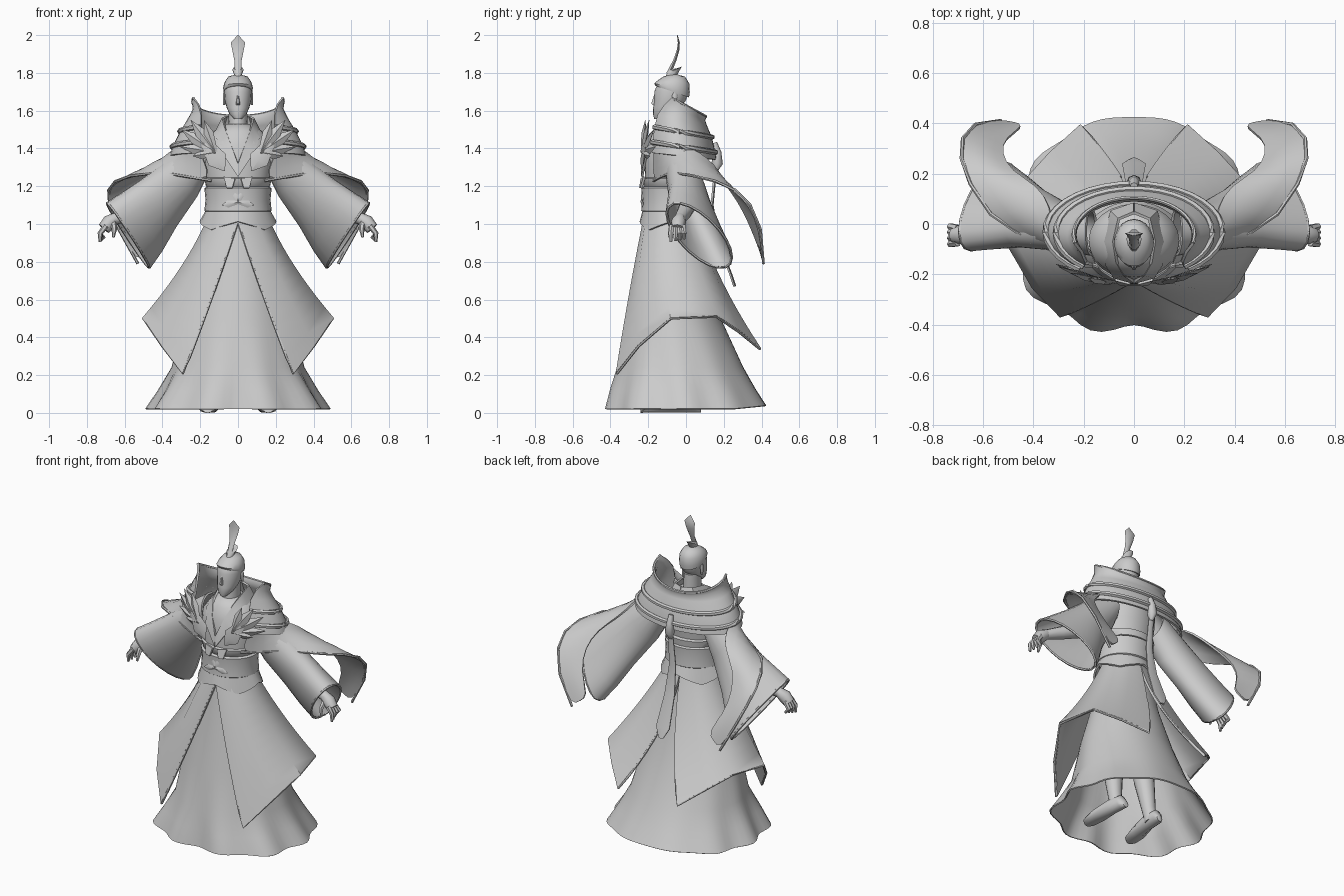
import bpy, bmesh, math
from mathutils import Vector as V

grey = bpy.data.materials.new("stone_grey")
grey.diffuse_color = (0.6, 0.6, 0.6, 1)


def finish(ob, mirror=False, thick=0, subdiv=0):
    ob.data.materials.append(grey)
    if subdiv:
        ob.modifiers.new("smooth", 'SUBSURF').levels = subdiv
    if thick:
        m = ob.modifiers.new("thickness", 'SOLIDIFY')
        m.thickness, m.offset = thick, 0
    if mirror:
        ob.modifiers.new("mirror", 'MIRROR').use_mirror_merge = False
    return ob


def grid(name, rows, wrap=True, caps=True, **kw):
    """Skin a list of point rows; wrap closes each row into a ring."""
    bm = bmesh.new()
    vs = [[bm.verts.new(p) for p in r] for r in rows]
    n = len(rows[0])
    for a, b in zip(vs, vs[1:]):
        for j in range(n if wrap else n - 1):
            k = (j + 1) % n
            bm.faces.new((a[j], a[k], b[k], b[j]))
    if wrap and caps:
        bm.faces.new(vs[0])
        bm.faces.new(vs[-1])
    bmesh.ops.recalc_face_normals(bm, faces=bm.faces)
    me = bpy.data.meshes.new(name)
    bm.to_mesh(me)
    bm.free()
    ob = bpy.data.objects.new(name, me)
    bpy.context.collection.objects.link(ob)
    return finish(ob, **kw)


def ring(c, u, v, n=16):
    c, u, v = V(c), V(u), V(v)
    return [c + u * math.cos(2 * math.pi * i / n) + v * math.sin(2 * math.pi * i / n) for i in range(n)]


def level(rx, yf, yb, z, n=24):
    """Horizontal oval between a front and a back y."""
    return ring((0, (yf + yb) / 2, z), (rx, 0, 0), (0, (yb - yf) / 2, 0), n)


def tube(name, pts, radii, n=8, **kw):
    pts = [V(p) for p in pts]
    rows = []
    for i, (p, r) in enumerate(zip(pts, radii)):
        d = pts[min(i + 1, len(pts) - 1)] - pts[max(i - 1, 0)]
        u = d.cross(V((0, 1, 0.01))).normalized()
        rows.append(ring(p, u * r, d.cross(u).normalized() * r, n))
    return grid(name, rows, **kw)


def leaf(name, base, tip, width, thick=0.01):
    """Pointed ridged blade, mirrored."""
    b, t = V(base), V(tip)
    s = (t - b).cross(V((0, 1, 0))).normalized() * width
    o = V((0, -thick, 0))
    m = b.lerp(t, 0.6)
    rows = [[b + s * .5, b + o, b - s * .5, b - o], [m + s, m + o * 1.5, m - s, m - o],
            [t + s * .03, t + o * .1, t - s * .03, t - o * .1]]
    return grid(name, rows, mirror=True)


# Head, nose, ears, neck
grid("head", [level(*r, 20) for r in [
    (.02, -.168, -.12, 1.555), (.044, -.174, -.08, 1.58), (.06, -.174, -.03, 1.615),
    (.07, -.168, 0, 1.655), (.073, -.168, .012, 1.70), (.07, -.152, .014, 1.74),
    (.05, -.12, -.01, 1.77), (.01, -.08, -.05, 1.785)]])
grid("nose", [level(*r, 6) for r in [
    (.012, -.178, -.15, 1.63), (.011, -.186, -.15, 1.638), (.005, -.17, -.15, 1.685)]])
grid("ear", [ring((-.072, -.06, z), (.007, 0, 0), (0, r, 0), 8)
             for z, r in [(1.63, .006), (1.65, .012), (1.68, .015), (1.695, .006)]], mirror=True)
grid("neck", [level(.055, -.14, 0, 1.44, 12), level(.047, -.125, -.005, 1.63, 12)])

# Hair cap, sweeping lower toward the nape
hair = []
for rx, yf, yb, z, tilt in [(.076, -.162, .016, 1.70, .35), (.079, -.168, .02, 1.72, .25),
                            (.071, -.15, .018, 1.752, .1), (.052, -.12, -.005, 1.78, 0), (.01, -.08, -.05, 1.793, 0)]:
    hair.append([p + V((0, 0, -tilt * (p.y + .07))) for p in level(rx, yf, yb, z, 20)])
grid("hair_cap", hair)

# Topknot clasp and plume
grid("topknot_clasp", [[p + V((0, 0, max(0, p.y + .07) * k)) for p in level(*r, 10)] for k, *r in [
    (0, .03, -.115, -.03, 1.775), (0, .02, -.105, -.045, 1.79), (.5, .03, -.1, -.02, 1.81), (0, .012, -.09, -.05, 1.82)]])
grid("plume", [ring((0, y, z), (w, 0, 0), (0, t, 0), 6) for y, z, w, t in [
    (-.09, 1.80, .016, .016), (-.058, 1.87, .02, .01), (-.042, 1.92, .03, .008),
    (-.038, 1.96, .038, .006), (-.046, 2.0, .002, .002)]])

# Torso and inner collar wrapping the neck down to a V
grid("torso", [level(*r) for r in [
    (.155, -.21, .04, 1.0), (.16, -.215, .05, 1.2), (.18, -.22, .07, 1.32),
    (.18, -.21, .08, 1.42), (.13, -.18, .06, 1.49), (.06, -.14, .01, 1.53)]])
grid("inner_collar", [[(0, .045, 1.57), (0, .08, 1.48)], [(-.06, .02, 1.57), (-.09, .05, 1.48)],
                      [(-.08, -.07, 1.56), (-.12, -.07, 1.48)], [(-.068, -.15, 1.51), (-.11, -.16, 1.45)],
                      [(-.04, -.20, 1.43), (-.08, -.21, 1.37)], [(0, -.23, 1.32), (0, -.232, 1.25)]],
     wrap=False, mirror=True, thick=.012)

# Belt, bands and flared flaps
grid("belt", [level(*r) for r in [
    (.162, -.222, .06, 1.06), (.178, -.237, .075, 1.07), (.172, -.232, .07, 1.13),
    (.178, -.237, .075, 1.19), (.162, -.222, .06, 1.2)]])
grid("belt_upper_band", [level(*r) for r in [
    (.155, -.21, .05, 1.19), (.17, -.225, .07, 1.2), (.178, -.23, .075, 1.24), (.16, -.21, .05, 1.25)]])
flap_top, flap_low = level(.168, -.225, .06, 1.065, 32), level(.198, -.24, .085, .99, 32)
for i, p in enumerate(flap_low):
    p.z += .022 * abs((i % 8) - 4) / 2 - .022
grid("belt_flaps", [flap_top, flap_low], caps=False, thick=.012)
for i, (x, z) in enumerate([(-.085, 1.10), (-.02, 1.18)]):
    leaf(f"belt_star_{i}", (0, -.234, 1.115), (x, -.226, z), .02, .006)
grid("belt_front_flap", [[(-.015, -.235, 1.24), (-.075, -.22, 1.25)], [(-.03, -.242, 1.19), (-.06, -.237, 1.19)]],
     wrap=False, mirror=True, thick=.012)

# Underskirt with a squarer front and folds growing toward the hem
skirt = []
for rx, yf, yb, z, f in [(.148, -.21, .035, 1.03, 0), (.21, -.26, .10, .75, 0), (.285, -.315, .18, .5, 0),
                         (.345, -.365, .30, .24, .01), (.405, -.395, .37, .12, .045), (.465, -.415, .425, .02, .06)]:
    row = level(rx, yf, yb, z, 72)
    for i, p in enumerate(row):
        a = 2 * math.pi * i / 72
        k = f * math.cos(10 * a)
        if math.sin(a) < 0:
            k += 1.6 * f * abs(math.sin(2 * a)) ** 1.5
        else:
            k *= 1 - .8 * math.sin(a)
        p.x *= 1 + k * .8
        p.y *= 1 + k * .7
        if p.y > .25 and z < .1:
            p.z += .1 * (p.y - .25)
    skirt.append(row)
grid("underskirt", skirt, caps=False, thick=.008)

# Overskirt: half panel of curved columns (waist, control, hem)
cols = [((0, -.22, 1.02), (-.13, -.30, .62), (-.29, -.365, .21)),
        ((-.09, -.205, 1.03), (-.22, -.27, .68), (-.40, -.25, .355)),
        ((-.155, -.10, 1.03), (-.26, -.12, .78), (-.50, -.08, .50)),
        ((-.13, -.01, 1.03), (-.25, .05, .78), (-.44, .16, .51)),
        ((-.07, .04, 1.03), (-.15, .13, .74), (-.33, .28, .43)),
        ((0, .05, 1.03), (-.005, .15, .70), (-.21, .39, .34))]
panel = []
for i in range(11):
    t = i / 10
    panel.append([V(a) * (1 - t) ** 2 + V(b) * 2 * t * (1 - t) + V(c) * t * t for a, b, c in cols])
grid("overskirt", panel, wrap=False, mirror=True, thick=.016)
edge = [r[0] for r in panel] + panel[-1][1:] + [r[-1] for r in reversed(panel[5:-1])]
tube("overskirt_trim", edge, [.008] * len(edge), n=6, mirror=True)

# Legs and feet
tube("leg", [(-.10, -.06, .62), (-.12, -.05, .32), (-.13, -.02, .12), (-.135, 0, .03)],
     [.08, .062, .042, .04], n=12, mirror=True)
grid("foot", [ring((x, y, h), (w, 0, 0), (0, 0, h), 10) for x, y, w, h in [
    (-.13, .08, .02, .02), (-.135, .05, .04, .045), (-.14, -.04, .042, .05),
    (-.155, -.15, .055, .03), (-.16, -.22, .045, .018), (-.16, -.24, .02, .01)]], mirror=True)

# Wide sleeves, cuffs swept back at the bottom
sleeve = [ring(c, u, v, 20) for c, u, v in [
    ((-.17, -.03, 1.38), (-.02, 0, .09), (0, .09, 0)), ((-.30, -.01, 1.24), (-.08, -.01, .09), (0, .09, 0)),
    ((-.42, .025, 1.11), (-.09, -.04, .12), (0, .105, -.01)), ((-.51, .05, 1.01), (-.105, -.075, .15), (0, .125, -.015)),
    ((-.58, .07, .94), (-.112, -.10, .17), (0, .14, -.02))]]
grid("sleeve", sleeve, caps=False, mirror=True, thick=.012)
tube("cuff_trim", sleeve[-1] + sleeve[-1][:1], [.008] * 21, n=6, mirror=True)

# Forearms and hands
tube("forearm", [(-.42, .02, 1.12), (-.56, -.01, 1.06), (-.655, -.035, 1.025)], [.05, .04, .03], mirror=True)
tube("palm", [(-.64, -.03, 1.035), (-.68, -.04, 1.01), (-.71, -.045, .975)], [.028, .04, .034], mirror=True)
for i, y in enumerate([-.08, -.056, -.032, -.01]):
    tube(f"finger_{i}", [(-.70, y * .8 - .01, .99), (-.73, y, .95), (-.73 + .008 * i, y, .905 + .006 * i)],
         [.016, .014, .008], n=6, mirror=True)
tube("thumb", [(-.66, -.05, 1.01), (-.655, -.085, .97), (-.66, -.09, .93)], [.018, .014, .007], n=6, mirror=True)


# Mantle with standing collar, open at the front
def mantle_row(rx, ry, cy, z, tilt, start, n=28):
    row = []
    for j in range(n + 1):
        a = math.radians(start + (360 - 2 * start) * j / n)
        row.append(V((-rx * math.sin(a), cy - ry * math.cos(a), z + tilt * math.cos(a))))
    return row


mantle = [mantle_row(*r) for r in [
    (.355, .185, -.03, 1.36, .02, 38), (.34, .18, -.03, 1.41, .03, 38), (.30, .165, -.035, 1.49, .03, 40),
    (.26, .15, -.045, 1.555, .035, 48), (.235, .14, -.045, 1.605, .055, 62), (.24, .15, -.045, 1.65, .08, 78)]]
grid("mantle", mantle, wrap=False, thick=.012)
tube("collar_rim", mantle[-1], [.008] * 29, n=6)
for i in (1, 2):
    tube(f"mantle_band_{i}", [p + V((p.x * .03, (p.y + .03) * .05, 0)) for p in mantle[i]], [.014] * 29, n=6)

# Trailing cape wings: (outer edge, inner edge)
wing = [((-.14, -.17, 1.23), (-.22, -.165, 1.42)), ((-.26, -.13, 1.25), (-.28, -.13, 1.42)),
        ((-.41, -.07, 1.275), (-.32, -.04, 1.42)), ((-.57, .04, 1.255), (-.33, .07, 1.38)),
        ((-.65, .16, 1.225), (-.38, .15, 1.31)), ((-.685, .26, 1.18), (-.49, .205, 1.22)),
        ((-.68, .34, 1.10), (-.53, .28, 1.12)), ((-.63, .395, .97), (-.515, .34, 1.0)),
        ((-.53, .41, .79), (-.43, .39, .87))]
rows = [[V(o), V(o).lerp(V(i), .5) + V((0, 0, .012)), V(i)] for o, i in wing]
grid("cape_wing", rows, wrap=False, mirror=True, thick=.012, subdiv=1)
tube("cape_trim", [r[0] for r in rows], [.008] * len(rows), n=6, mirror=True)

# Leaf ornaments on the chest
for i, (tip, w) in enumerate([((-.31, -.16, 1.41), .026), ((-.30, -.17, 1.50), .03), ((-.25, -.195, 1.55), .03),
                              ((-.18, -.215, 1.55), .026), ((-.24, -.19, 1.36), .026)]):
    leaf(f"chest_leaf_{i}", (-.12, -.23, 1.38), tip, w)
leaf("chest_drop", (-.17, -.215, 1.43), (-.07, -.235, 1.28), .055)

# Back knot and hanging sash that follows the skirt
tube("back_knot", [(0, .15, 1.43), (0, .165, 1.38), (0, .165, 1.32), (0, .155, 1.28)], [.015, .022, .03, .012])
grid("back_sash", [[(-w, y, z), (0, y + .006, z), (w, y, z)] for w, y, z in [
    (.015, .155, 1.31), (.022, .135, 1.1), (.034, .165, .92), (.046, .235, .73), (.015, .255, .67)]],
     wrap=False, thick=.01)

# Apply modifiers and smooth
bpy.ops.object.select_all(action='SELECT')
bpy.context.view_layer.objects.active = bpy.context.selected_objects[0]
bpy.ops.object.convert(target='MESH')
bpy.ops.object.shade_smooth_by_angle(angle=math.radians(50))
